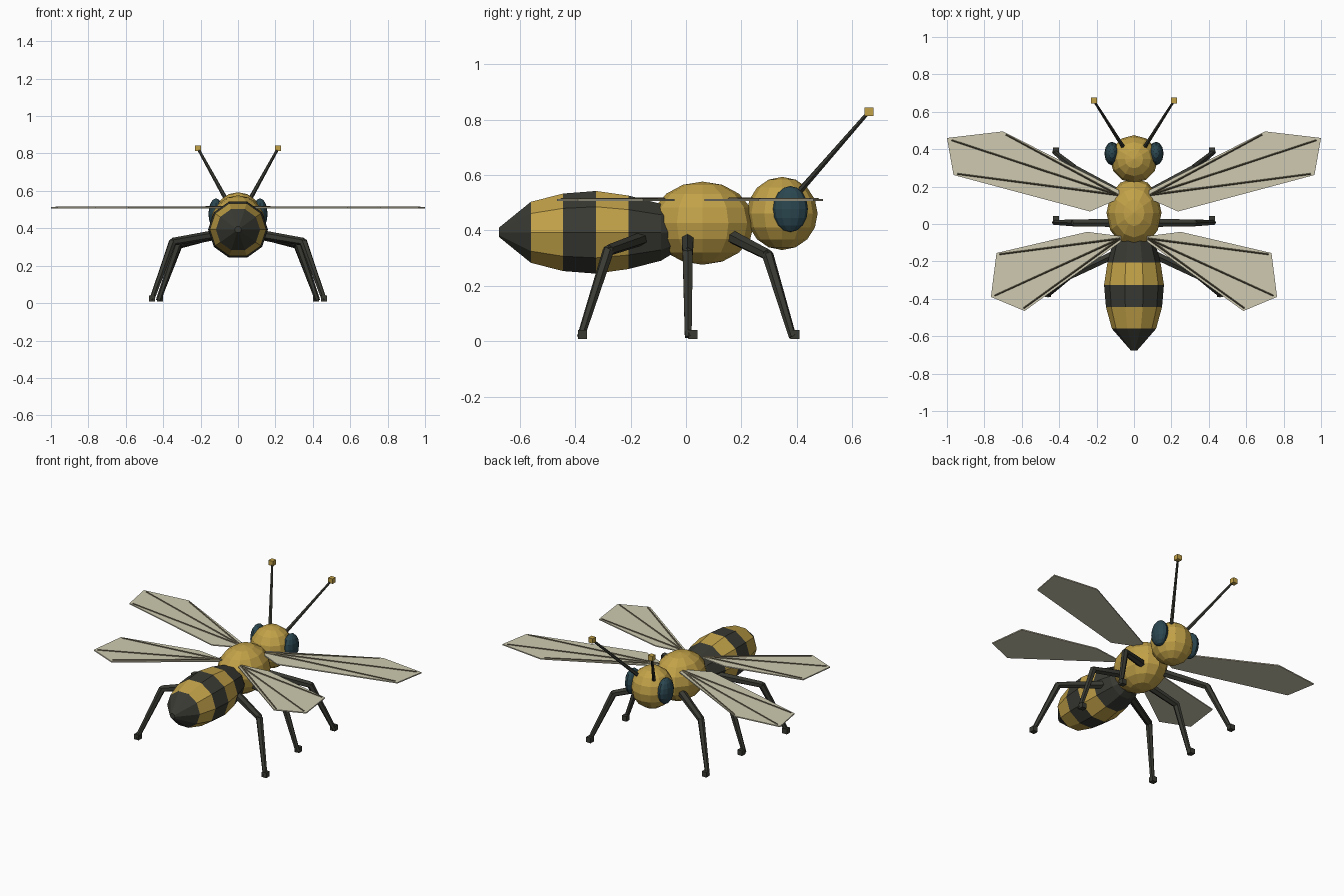
import bpy, bmesh, math
from mathutils import Vector, Matrix

if "Cube" in bpy.data.objects:
    bpy.data.objects.remove(bpy.data.objects["Cube"])


def material(name, rgb):
    m = bpy.data.materials.new(name)
    m.diffuse_color = (*rgb, 1)
    m.use_nodes = True
    m.node_tree.nodes["Principled BSDF"].inputs["Base Color"].default_value = m.diffuse_color
    return m


GOLD = material("gold", (0.54, 0.36, 0.065))
BLACK = material("black", (0.042, 0.042, 0.034))
TEAL = material("dark_teal", (0.024, 0.062, 0.08))
CREAM = material("wing_cream", (0.62, 0.59, 0.44))
VEIN = material("vein_brown", (0.13, 0.11, 0.065))


def finish(name, bm, *mats):
    bmesh.ops.recalc_face_normals(bm, faces=bm.faces)
    me = bpy.data.meshes.new(name)
    bm.to_mesh(me)
    bm.free()
    for m in mats:
        me.materials.append(m)
    ob = bpy.data.objects.new(name, me)
    bpy.context.collection.objects.link(ob)
    return ob


def ball(name, centre, radii, mat, seg=12, rings=8):
    bm = bmesh.new()
    bmesh.ops.create_uvsphere(bm, u_segments=seg, v_segments=rings, radius=1,
                              matrix=Matrix.LocRotScale(Vector(centre), None, Vector(radii)))
    return finish(name, bm, mat)


def add_rod(bm, a, b, r1, r2, sides=6):
    a, b = Vector(a), Vector(b)
    d = b - a
    rot = d.to_track_quat('Z', 'Y').to_matrix().to_4x4()
    bmesh.ops.create_cone(bm, cap_ends=True, segments=sides, radius1=r1, radius2=r2,
                          depth=d.length, matrix=Matrix.Translation((a + b) / 2) @ rot)


def add_cube(bm, centre, size):
    bmesh.ops.create_cube(bm, size=size, matrix=Matrix.Translation(centre))


# Abdomen: ten-sided body of rings, striped band by band
rings = [(-0.675, 0.018), (-0.56, 0.118), (-0.444, 0.15), (-0.325, 0.16),
         (-0.207, 0.142), (-0.09, 0.11), (-0.03, 0.07)]
bm = bmesh.new()
loops = []
for y, r in rings:
    loops.append([bm.verts.new((r * math.cos(k * math.tau / 10), y,
                                0.393 + 0.98 * r * math.sin(k * math.tau / 10)))
                  for k in range(10)])
for i in range(len(loops) - 1):
    for k in range(10):
        n = (k + 1) % 10
        f = bm.faces.new((loops[i][k], loops[i][n], loops[i + 1][n], loops[i + 1][k]))
        f.material_index = 0 if i in (1, 3) else 1
bm.faces.new(loops[0]).material_index = 1
bm.faces.new(loops[-1]).material_index = 1
finish("abdomen", bm, GOLD, BLACK)

# Thorax and head
ball("thorax", (0, 0.06, 0.426), (0.147, 0.186, 0.15), GOLD)
ball("head", (0, 0.347, 0.461), (0.128, 0.128, 0.132), GOLD)

# Leg joints: hip, knee, ankle, foot for the right side
legs = {
    "front": [(0.09, 0.17, 0.375), (0.315, 0.295, 0.312), (0.425, 0.385, 0.015), (0.417, 0.393, 0.026)],
    "middle": [(0.09, 0.006, 0.37), (0.32, 0.006, 0.318), (0.425, 0.008, 0.015), (0.417, 0.025, 0.026)],
    "back": [(0.09, -0.155, 0.372), (0.35, -0.28, 0.328), (0.462, -0.38, 0.015), (0.46, -0.373, 0.026)],
}

# Wing outlines and vein ends for the right side
wings = {
    "fore": ([(0.08, 0.18), (0.70, 0.495), (1.0, 0.46), (0.965, 0.262), (0.235, 0.067), (0.08, 0.135)],
             (0.085, 0.155), [(0.685, 0.478), (0.975, 0.448), (0.945, 0.268)]),
    "hind": ([(0.07, -0.065), (0.25, -0.042), (0.735, -0.155), (0.765, -0.39), (0.585, -0.465), (0.07, -0.095)],
             (0.075, -0.078), [(0.72, -0.162), (0.745, -0.383), (0.59, -0.45)]),
}
WING_Z, WING_T = 0.506, 0.007

for side, s in (("right", 1), ("left", -1)):
    def flip(p):
        return (s * p[0], *p[1:])

    ball(side + "_eye", (s * 0.118, 0.377, 0.477), (0.04, 0.063, 0.083), TEAL)

    # Antenna with a small cube at its tip
    tip = flip((0.215, 0.66, 0.828))
    bm = bmesh.new()
    add_rod(bm, flip((0.05, 0.4, 0.53)), tip, 0.012, 0.007)
    finish(side + "_antenna", bm, BLACK)
    bm = bmesh.new()
    add_cube(bm, tip, 0.032)
    finish(side + "_antenna_tip", bm, GOLD)

    # Legs
    for name, pts in legs.items():
        hip, knee, ankle, foot = map(flip, pts)
        bm = bmesh.new()
        add_rod(bm, hip, knee, 0.025, 0.021)
        add_rod(bm, knee, ankle, 0.021, 0.014)
        bmesh.ops.create_icosphere(bm, subdivisions=1, radius=0.021, matrix=Matrix.Translation(knee))
        add_cube(bm, Vector(foot) - Vector((0, 0, 0.01)) + Vector((0, 0, 0.008)), 0.033)
        finish(f"{side}_{name}_leg", bm, BLACK)

    # Wings: thin plates with veins along the upper face
    for name, (outline, root, ends) in wings.items():
        bm = bmesh.new()
        face = bm.faces.new([bm.verts.new((s * x, y, WING_Z)) for x, y in outline])
        ext = bmesh.ops.extrude_face_region(bm, geom=[face])
        bmesh.ops.translate(bm, vec=(0, 0, WING_T),
                            verts=[v for v in ext["geom"] if isinstance(v, bmesh.types.BMVert)])
        finish(f"{side}_{name}_wing", bm, CREAM)
        bm = bmesh.new()
        z = WING_Z + WING_T
        for x, y in ends:
            add_rod(bm, (s * root[0], root[1], z), (s * x, y, z), 0.005, 0.004, 4)
        finish(f"{side}_{name}_wing_veins", bm, VEIN)
